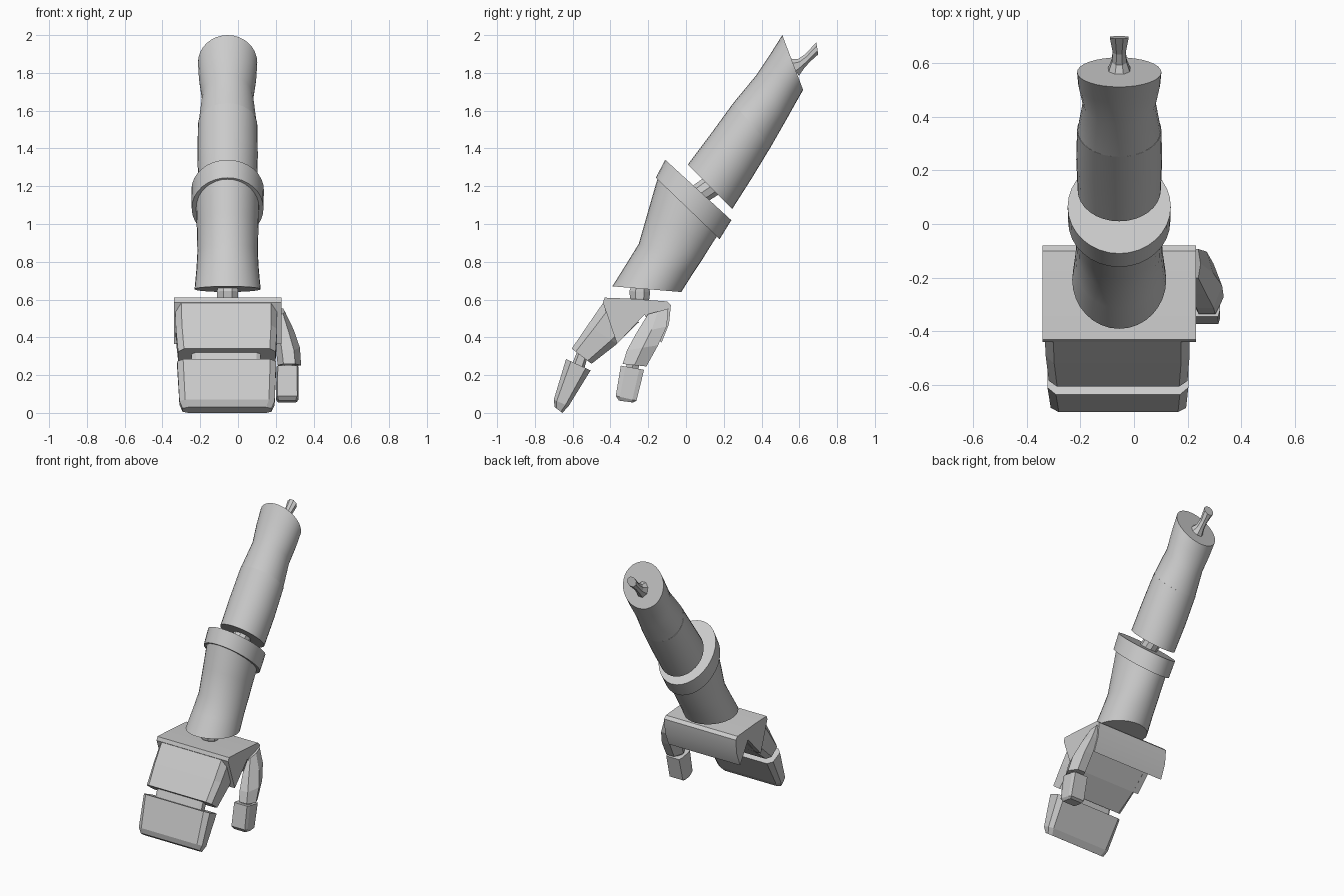
import bpy, bmesh, math

if "Cube" in bpy.data.objects:
    bpy.data.objects.remove(bpy.data.objects["Cube"])

XC = -0.055  # centre line of the arm


def oval(n, turn=0.0):
    return [(math.cos(2 * math.pi * i / n + turn), math.sin(2 * math.pi * i / n + turn)) for i in range(n)]


# chamfered rectangle: u runs across x, v from front to back
BLOCK = [(1, -.6), (1, .6), (.88, 1), (-.88, 1), (-1, .6), (-1, -.6), (-.88, -1), (.88, -1)]


def finish(name, bm, smooth):
    bmesh.ops.recalc_face_normals(bm, faces=bm.faces)
    me = bpy.data.meshes.new(name)
    bm.to_mesh(me)
    bm.free()
    ob = bpy.data.objects.new(name, me)
    bpy.context.collection.objects.link(ob)
    if smooth:
        bpy.ops.object.select_all(action='DESELECT')
        ob.select_set(True)
        bpy.context.view_layer.objects.active = ob
        bpy.ops.object.shade_smooth_by_angle(angle=math.radians(smooth))
    return ob


def loft(name, rings, section, smooth=0):
    """Each ring: front (y, z), back (y, z), x centre, half width."""
    bm = bmesh.new()
    loops = []
    for (y0, z0), (y1, z1), xc, hw in rings:
        loops.append([bm.verts.new((xc + u * hw,
                                    (y0 + y1) / 2 + v * (y1 - y0) / 2,
                                    (z0 + z1) / 2 + v * (z1 - z0) / 2)) for u, v in section])
    n = len(section)
    for a, b in zip(loops, loops[1:]):
        for i in range(n):
            j = (i + 1) % n
            bm.faces.new((a[i], a[j], b[j], b[i]))
    bm.faces.new(loops[0])
    bm.faces.new(loops[-1])
    return finish(name, bm, smooth)


def extrude(name, profile, x0, x1, smooth=0):
    bm = bmesh.new()
    face = bm.faces.new([bm.verts.new((x0, y, z)) for y, z in profile])
    out = bmesh.ops.extrude_face_region(bm, geom=[face])['geom']
    for v in out:
        if isinstance(v, bmesh.types.BMVert):
            v.co.x = x1
    # keep the starting cap closed
    if not any(all(abs(v.co.x - x0) < 1e-6 for v in f.verts) for f in bm.faces):
        bm.faces.new([v for v in bm.verts if abs(v.co.x - x0) < 1e-6])
    return finish(name, bm, smooth)


ROUND = oval(32)

# upper arm in two sleeve pieces
loft("upper_arm_lower", [((.01, 1.315), (.245, 1.08), XC, .155),
                         ((.13, 1.475), (.35, 1.245), XC, .16),
                         ((.25, 1.64), (.45, 1.41), XC, .157)], ROUND, 35)
loft("upper_arm_upper", [((.25, 1.64), (.45, 1.41), XC, .155),
                         ((.37, 1.785), (.53, 1.55), XC, .136),
                         ((.45, 1.905), (.58, 1.64), XC, .152),
                         ((.51, 2.0), (.62, 1.71), XC, .157)], ROUND, 35)

# shoulder peg, flared at both ends
loft("shoulder_peg", [((.54, 1.88), (.60, 1.78), XC, .045),
                      ((.59, 1.875), (.625, 1.82), XC, .030),
                      ((.63, 1.90), (.655, 1.855), XC, .026),
                      ((.69, 1.965), (.70, 1.895), XC, .038)], oval(8, math.pi / 8))

# elbow pin
loft("elbow_pin", [((0, 1.18), (.09, 1.10), XC, .06),
                   ((.11, 1.26), (.20, 1.17), XC, .06)], oval(10))

# forearm and cuff
loft("forearm", [((-.39, .67), (-.025, .64), XC, .175),
                 ((-.315, .79), (.035, .735), XC, .165),
                 ((-.25, .895), (.085, .81), XC, .16),
                 ((-.20, 1.07), (.125, .875), XC, .163),
                 ((-.148, 1.25), (.17, .945), XC, .167)], ROUND, 35)
loft("cuff", [((-.16, 1.245), (.178, .92), XC, .19),
              ((-.11, 1.34), (.24, 1.02), XC, .192)], ROUND, 35)

# wrist ball
loft("wrist_joint", [((-.28, .70), (-.20, .69), XC, .055),
                     ((-.305, .645), (-.185, .64), XC, .06),
                     ((-.30, .61), (-.19, .605), XC, .06),
                     ((-.28, .58), (-.20, .575), XC, .055)], oval(8, math.pi / 8))

# palm: arched block, open underneath
extrude("palm", [(-.43, .61), (-.30, .605), (-.10, .59), (-.08, .57), (-.09, .47),
                 (-.13, .37), (-.22, .52), (-.365, .365), (-.44, .585)], -.34, .23, 25)

# fingers
loft("finger_base", [((-.435, .588), (-.25, .48), -.063, .27),
                     ((-.52, .465), (-.365, .365), -.061, .268),
                     ((-.605, .34), (-.50, .26), -.059, .258)], BLOCK)
loft("finger_joint", [((-.57, .34), (-.52, .30), -.063, .182),
                      ((-.605, .255), (-.54, .23), -.063, .182)], BLOCK)
loft("finger_tip", [((-.635, .285), (-.505, .225), -.06, .262),
                    ((-.70, .07), (-.622, .035), -.058, .252),
                    ((-.695, .03), (-.655, 0), -.058, .235)], BLOCK)

# thumb
HEX = oval(6)
loft("thumb_base", [((-.21, .52), (-.085, .555), .23, .018),
                    ((-.275, .42), (-.09, .46), .245, .05),
                    ((-.325, .33), (-.135, .36), .264, .064),
                    ((-.345, .26), (-.20, .245), .272, .062)], HEX)
loft("thumb_joint", [((-.32, .28), (-.24, .27), .268, .04),
                     ((-.32, .22), (-.25, .21), .265, .04)], HEX)
loft("thumb_tip", [((-.345, .25), (-.222, .228), .262, .058),
                   ((-.372, .09), (-.262, .065), .261, .06),
                   ((-.355, .065), (-.28, .055), .26, .05)], BLOCK)
